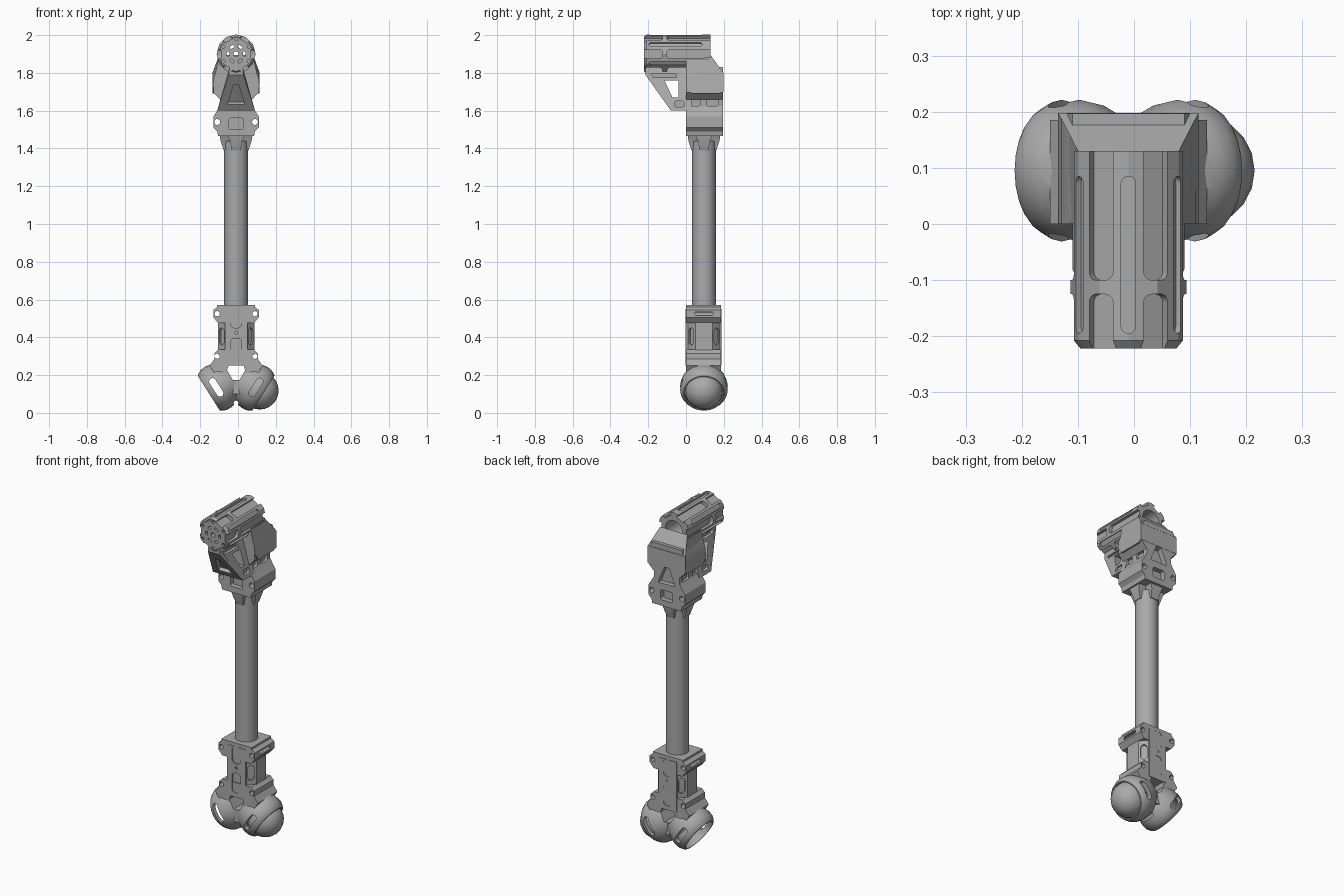
import bpy, bmesh, math
from mathutils import Vector as V

cube = bpy.data.objects.get("Cube")
if cube:
    bpy.data.objects.remove(cube)

CX, CY = -0.01, 0.095
X, Y, Z = V((1, 0, 0)), V((0, 1, 0)), V((0, 0, 1))

grey = bpy.data.materials.new("machined grey")
grey.use_nodes = True
grey.diffuse_color = (0.4, 0.4, 0.4, 1)
grey.node_tree.nodes["Principled BSDF"].inputs["Base Color"].default_value = (0.4, 0.4, 0.4, 1)


def finish(name, bm):
    bmesh.ops.recalc_face_normals(bm, faces=bm.faces)
    me = bpy.data.meshes.new(name)
    bm.to_mesh(me)
    bm.free()
    me.materials.append(grey)
    ob = bpy.data.objects.new(name, me)
    bpy.context.collection.objects.link(ob)
    return ob


def loft(name, rings):
    bm = bmesh.new()
    loops = [[bm.verts.new(p) for p in ring] for ring in rings]
    n = len(loops[0])
    for a, b in zip(loops, loops[1:]):
        for i in range(n):
            bm.faces.new((a[i], a[(i + 1) % n], b[(i + 1) % n], b[i]))
    bm.faces.new(loops[0])
    bm.faces.new(loops[-1])
    return finish(name, bm)


def prism(name, pts, origin, u, v, depth):
    """Flat outline in the u, v plane, thickened equally both ways."""
    w = u.cross(v) * depth / 2
    base = [V(origin) + u * p + v * q for p, q in pts]
    return loft(name, [[p - w for p in base], [p + w for p in base]])


def lathe(name, profile, origin, axis, n, turn=0.0):
    u = axis.orthogonal().normalized() if abs(axis.y) > 0.5 else Y
    v = axis.cross(u)
    return loft(name, [[V(origin) + axis * t + (u * math.cos(a) + v * math.sin(a)) * r
                        for a in (turn + i * math.tau / n for i in range(n))]
                       for t, r in profile])


def mirrored(half):
    """Outline symmetric about its vertical axis from its right half, bottom to top."""
    return half + [(-x, z) for x, z in reversed(half)]


def rounded(length, width, r=None, n=5):
    r = width / 2 * 0.999 if r is None else r
    pts = []
    for k, (sx, sy) in enumerate(((1, 1), (-1, 1), (-1, -1), (1, -1))):
        for i in range(n + 1):
            a = (k + i / n) * math.pi / 2
            pts.append((sx * (length / 2 - r) + r * math.cos(a), sy * (width / 2 - r) + r * math.sin(a)))
    return pts


def circle(r, n=12):
    return [(r * math.cos(i * math.tau / n), r * math.sin(i * math.tau / n)) for i in range(n)]


def boolean(ob, tool, op="DIFFERENCE"):
    tool.hide_render = True
    mod = ob.modifiers.new("bool", "BOOLEAN")
    mod.operation, mod.object, mod.solver = op, tool, "EXACT"
    bpy.context.view_layer.objects.active = ob
    bpy.ops.object.modifier_apply(modifier=mod.name)
    bpy.data.objects.remove(tool)


def cut(ob, pts, origin, u, v, depth):
    boolean(ob, prism("cutter", pts, origin, u, v, depth))


# Long round strut
lathe("strut_tube", [(0, 0.063), (0.9, 0.063)], (CX, CY, 0.54), Z, 32)

# Lower joint body: two angled sockets merged with a neck
neck = mirrored([(0.05, 0.1), (0.14, 0.25), (0.115, 0.285), (0.115, 0.315), (0.095, 0.335)])
body = prism("joint_body", neck, (CX, 0.0925, 0), X, Z, 0.185)
for s in (-1, 1):
    axis = V((-s * 0.845, 0, 0.535)).normalized()
    arm = lathe("arm", [(0, 0.108), (0.006, 0.114), (0.03, 0.126), (0.06, 0.128), (0.1, 0.12),
                        (0.15, 0.096), (0.19, 0.06), (0.21, 0.02)], (CX + s * 0.145, CY, 0.105), axis, 24)
    boolean(body, arm, "UNION")
for s in (-1, 1):
    axis = V((-s * 0.845, 0, 0.535)).normalized()
    along = V((s * 0.535, 0, 0.845)).normalized()
    cavity = lathe("cavity", [(-0.05, 0.1), (0.05, 0.104), (0.09, 0.09), (0.12, 0.06), (0.13, 0.02)],
                   (CX + s * 0.145, CY, 0.105), axis, 24, 0.05)
    boolean(body, cavity)
    cut(body, rounded(0.11, 0.036), (CX + s * 0.105, CY, 0.135), along, Y.cross(along), 0.4)
    cut(body, circle(0.014), (CX + s * 0.1, CY, 0.3), X, Z, 0.4)
cut(body, mirrored([(0.018, 0.175), (0.048, 0.225), (0.04, 0.25)]), (CX, CY, 0), X, Z, 0.4)
cut(body, circle(0.013), (CX, CY, 0.052), X, Z, 0.4)

# Ball seated in one socket
bm = bmesh.new()
bmesh.ops.create_uvsphere(bm, u_segments=20, v_segments=12, radius=0.1)
for v in bm.verts:
    v.co += V((0.115, CY, 0.118))
finish("socket_ball", bm)

# Octagonal waist with slots in its corner faces
waist = prism("clamp_waist", [(0.055, -0.09), (0.097, -0.045), (0.097, 0.045), (0.055, 0.09),
                              (-0.055, 0.09), (-0.097, 0.045), (-0.097, -0.045), (-0.055, -0.09)],
              (CX, CY, 0.41), X, Y, 0.2)
for sx in (-1, 1):
    for sy in (-1, 1):
        side = V((sx, -sy, 0)).normalized()
        cut(waist, rounded(0.09, 0.035), (CX + sx * 0.079, CY + sy * 0.07, 0.405), Z, side, 0.03)

# Top clamp of the lower joint and its spines
cap = mirrored([(0.095, 0.475), (0.12, 0.505), (0.12, 0.545), (0.1, 0.56), (0.1, 0.572)])
clamp = prism("clamp_head", cap, (CX, 0.0925, 0), X, Z, 0.185)
for s in (-1, 1):
    cut(clamp, circle(0.014), (CX + s * 0.1, CY, 0.525), X, Z, 0.4)
    cut(clamp, rounded(0.1, 0.02), (CX + s * 0.12, CY, 0.525), Y, Z, 0.02)
for y, name in ((0.007, "front_spine"), (0.178, "back_spine")):
    spine = prism(name, mirrored([(0.06, 0.25), (0.06, 0.55)]), (CX, y, 0), X, Z, 0.02)
    for z, length in ((0.5, 0.1), (0.335, 0.12)):
        cut(spine, rounded(length, 0.055, 0.02), (CX, y + math.copysign(0.008, y - CY), z), Z, X, 0.02)
    cut(spine, circle(0.008), (CX, y, 0.425), X, Z, 0.1)

# Tapered collar tabs gripping the top of the strut
for k in range(4):
    a = k * math.pi / 2
    r, t = V((math.cos(a), math.sin(a), 0)), V((-math.sin(a), math.cos(a), 0))
    c = V((CX, CY, 0))
    loft("collar_tab", [[c + r * p + t * q + Z * z for p, q in
                         ((0.03, -w), (d, -w), (d, w), (0.03, w))]
                        for z, d, w in ((1.39, 0.066, 0.024), (1.44, 0.082, 0.032), (1.48, 0.088, 0.05))])

# Upper bracket with ears and pockets
outline = mirrored([(0.095, 1.465), (0.1, 1.49), (0.12, 1.51), (0.12, 1.57), (0.1, 1.6), (0.085, 1.625),
                    (0.085, 1.66), (0.12, 1.695), (0.12, 1.77), (0.1, 1.83)])
bracket = prism("upper_bracket", outline, (CX, 0.0985, 0), X, Z, 0.197)
triangle = mirrored([(0.055, 1.6), (0.045, 1.63), (0.014, 1.7)])
for y in (0.0, 0.197):
    cut(bracket, triangle, (CX, y, 0), X, Z, 0.06)
    cut(bracket, rounded(0.08, 0.06, 0.012), (CX, y, 1.53), X, Z, 0.06)
    cut(bracket, rounded(0.09, 0.035), (CX, y, 1.775), X, Z, 0.04)
for s in (-1, 1):
    for z in (1.54, 1.75):
        cut(bracket, circle(0.016), (CX + s * 0.1, CY, z), X, Z, 0.4)
    for y in (0.045, 0.14):
        cut(bracket, rounded(0.06, 0.035, 0.01), (CX + s * 0.085, y, 1.642), Y, Z, 0.03)

# Motor box, narrowing toward the top and sloping at the back
motor = prism("motor_box", [(0, 1.73), (0, 1.89), (0.13, 1.895), (0.198, 1.8), (0.198, 1.7),
                            (0.17, 1.69), (0.03, 1.69)], (0, 0, 0), Y, Z, 2)
for v in motor.data.vertices:
    v.co.x = CX + v.co.x * (0.125 if v.co.z < 1.85 else 0.09)
boolean(motor, lathe("bore", [(0, 0.095), (0.18, 0.095)], (CX, -0.05, 1.9), Y, 24))

# Sloped truss gusset under the barrel
gusset = prism("gusset", [(0.03, 1.6), (0.03, 1.83), (-0.215, 1.83), (-0.215, 1.79), (-0.08, 1.6)],
               (0, 0, 0), Y, Z, 2)
for v in gusset.data.vertices:
    v.co.x = CX + v.co.x * (0.1 - 0.065 * min(1, (v.co.z - 1.6) / 0.2))
cut(gusset, [(-0.114, 1.76), (-0.04, 1.76), (-0.04, 1.67), (-0.072, 1.67)], (0, 0, 0), Y, Z, 1)
slope = V((0, -0.135, 0.19)).normalized()
cut(gusset, [(-0.075, -0.045), (0.05, -0.014), (0.05, 0.014), (-0.075, 0.045)],
    (CX, -0.147, 1.695), slope, X, 0.04)
for s in (-1, 1):
    cut(gusset, rounded(0.05, 0.03, 0.008), (CX + s * 0.092, -0.035, 1.635), Y, Z, 0.03)
    cut(gusset, [(-0.19, 1.795), (-0.05, 1.795), (-0.05, 1.775), (-0.172, 1.775)],
        (CX + s * 0.043, 0, 0), Y, Z, 0.03)

# Six-ribbed barrel with pockets between the ribs
barrel = lathe("barrel", [(0, 0.092), (0.014, 0.1035), (0.352, 0.1035)], (CX, -0.222, 1.9), Y, 12, math.pi / 12)
boolean(barrel, lathe("bore", [(0, 0.056), (0.4, 0.056)], (CX, -0.19, 1.9), Y, 24))
for k in range(6):
    for half, groove in ((0, False), (0.5, True)):
        a = (k + half) * math.pi / 3
        out = V((math.sin(a), 0, math.cos(a)))
        side = Y.cross(out)
        at = V((CX, 0, 1.9)) + out * 0.1
        if groove:
            for y, length in ((0.03, 0.26), (-0.18, 0.11)):
                cut(barrel, rounded(length, 0.049, 0.015), at + Y * y, Y, side, 0.04)
            cut(barrel, rounded(0.026, 0.014), V((CX, -0.2, 1.9)) + out * 0.043, side, out, 0.08)
        else:
            cut(barrel, rounded(0.28, 0.026), at + Y * -0.055, Y, side, 0.02)
            cut(barrel, circle(0.009, 8), V((CX, -0.2, 1.9)) + out * 0.078, X, Z, 0.07)
cut(barrel, circle(0.014), (CX, -0.2, 1.9), X, Z, 0.1)

# Shading
for ob in bpy.context.scene.objects:
    if ob.type == "MESH":
        bpy.ops.object.select_all(action="DESELECT")
        ob.select_set(True)
        bpy.context.view_layer.objects.active = ob
        bpy.ops.object.shade_smooth_by_angle(angle=math.radians(25))
